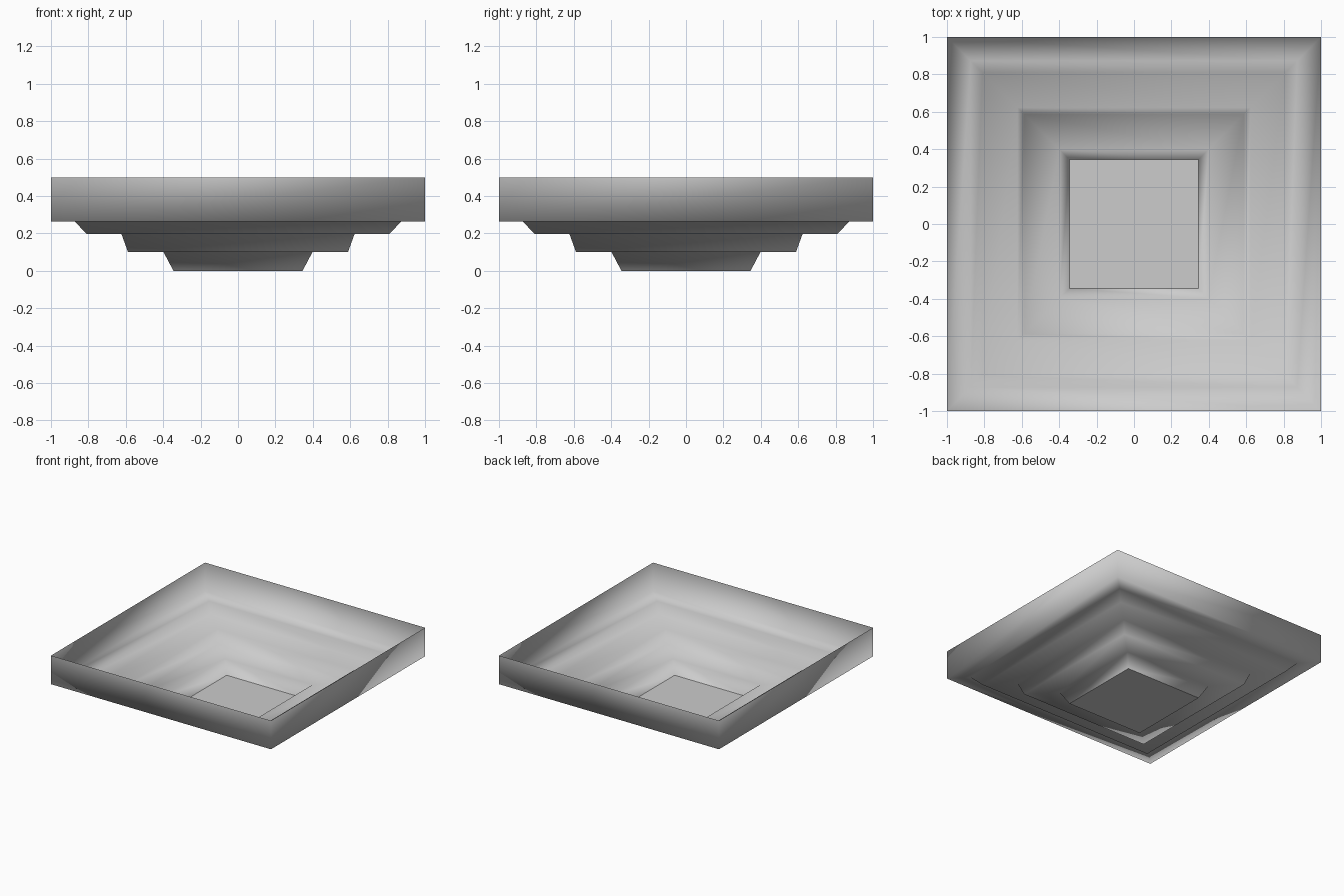
import bpy
import bmesh

cube = bpy.data.objects.get("Cube")
if cube:
    bpy.data.objects.remove(cube, do_unlink=True)

# One plain grey for the whole shell
grey = bpy.data.materials.new("light_grey")
grey.use_nodes = True
colour = (0.604, 0.604, 0.604, 1)
grey.diffuse_color = colour
grey.node_tree.nodes["Principled BSDF"].inputs["Base Color"].default_value = colour

# Stepped profile from rim to floor: half width, height
PROFILE = [(1, 0.5), (1, 0.265), (0.873, 0.265), (0.81, 0.197),
           (0.623, 0.197), (0.588, 0.1), (0.398, 0.1), (0.345, 0)]
COVE_RING = 3  # the only softened ring
CORNERS = [(-1, -1), (1, -1), (1, 1), (-1, 1)]


def square_ring(bm, half, z):
    return [bm.verts.new((sx * half, sy * half, z)) for sx, sy in CORNERS]


# Thin open tray: square rings joined by walls and ledges
bm = bmesh.new()
rings = [square_ring(bm, half, z) for half, z in PROFILE]
for upper, lower in zip(rings, rings[1:]):
    for i in range(4):
        j = (i + 1) % 4
        bm.faces.new((upper[j], upper[i], lower[i], lower[j]))
bm.faces.new(rings[-1])

# Hard edges everywhere except the cove ring and coplanar ledge mitres
soft = set(rings[COVE_RING])
for face in bm.faces:
    face.smooth = True
for edge in bm.edges:
    on_cove = all(v in soft for v in edge.verts)
    level = abs(edge.calc_face_angle(1.0)) < 0.01
    edge.smooth = on_cove or level

mesh = bpy.data.meshes.new("stepped_tray")
bm.to_mesh(mesh)
bm.free()
mesh.materials.append(grey)
tray = bpy.data.objects.new("stepped_tray", mesh)
bpy.context.collection.objects.link(tray)
